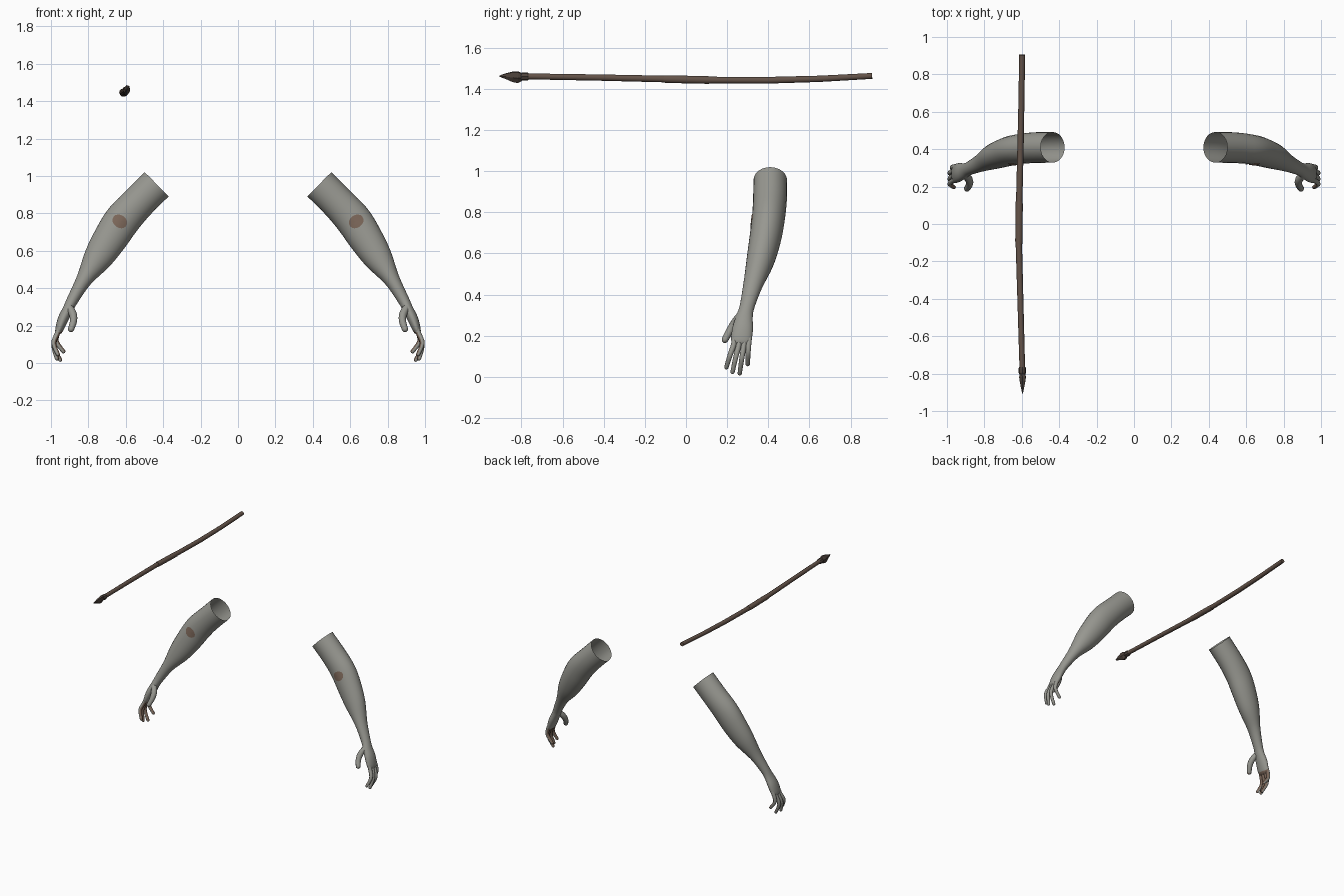
import bpy, bmesh, math
from mathutils import Vector
from mathutils.bvhtree import BVHTree

if "Cube" in bpy.data.objects:
    bpy.data.objects.remove(bpy.data.objects["Cube"])


def material(name, rgb):
    m = bpy.data.materials.new(name)
    m.diffuse_color = (*rgb, 1)
    m.use_nodes = True
    m.node_tree.nodes["Principled BSDF"].inputs["Base Color"].default_value = m.diffuse_color
    return m


SKIN = material("grey skin", (0.31, 0.31, 0.28))
PAD = material("brown pad", (0.20, 0.135, 0.10))
WOOD = material("brown wood", (0.125, 0.085, 0.065))
STONE = material("dark stone", (0.075, 0.055, 0.045))


def spline(rows, steps):
    """Catmull-Rom interpolation of rows of numbers."""
    out = []
    for i in range(len(rows) - 1):
        p = [rows[max(i - 1, 0)], rows[i], rows[i + 1], rows[min(i + 2, len(rows) - 1)]]
        for s in range(steps):
            t = s / steps
            out.append([0.5 * (2 * b + (c - a) * t + (2 * a - 5 * b + 4 * c - d) * t * t
                               + (3 * b - a - 3 * c + d) * t ** 3) for a, b, c, d in zip(*p)])
    return out + [list(rows[-1])]


def finish(name, bm, mats, mirror=False, smooth=True, angle=50):
    me = bpy.data.meshes.new(name)
    bm.to_mesh(me)
    bm.free()
    ob = bpy.data.objects.new(name, me)
    bpy.context.collection.objects.link(ob)
    for m in mats:
        me.materials.append(m)
    bpy.ops.object.select_all(action='DESELECT')
    ob.select_set(True)
    bpy.context.view_layer.objects.active = ob
    if smooth:
        bpy.ops.object.shade_smooth_by_angle(angle=math.radians(angle))
    if mirror:
        ob.modifiers.new("other side", 'MIRROR')
    return ob


def loft(rows, sides, ref, cap_start=True, cap_end=True):
    """Tube through rows of (x, y, z, radius across, radius along ref)."""
    bm = bmesh.new()
    pts = [Vector(r[:3]) for r in rows]
    rings = []
    for i, r in enumerate(rows):
        t = (pts[min(i + 1, len(pts) - 1)] - pts[max(i - 1, 0)]).normalized()
        v = (ref - t * ref.dot(t)).normalized()
        u = t.cross(v)
        rings.append([bm.verts.new(pts[i] + u * r[3] * math.cos(a) + v * r[4] * math.sin(a))
                      for a in (2 * math.pi * k / sides for k in range(sides))])
    for a, b in zip(rings, rings[1:]):
        for k in range(sides):
            j = (k + 1) % sides
            bm.faces.new((a[k], a[j], b[j], b[k]))
    if cap_start:
        bm.faces.new(rings[0])
    if cap_end:
        bm.faces.new(rings[-1])
    bmesh.ops.recalc_face_normals(bm, faces=bm.faces)
    bm.normal_update()
    return bm


def paint_grip(bm):
    """Brown on the inner side of the lower hand."""
    for f in bm.faces:
        if f.normal.x < -0.3 and f.calc_center_median().z < 0.17:
            f.material_index = 1


Y, Z = Vector((0, 1, 0)), Vector((0, 0, 1))

# Arm and palm, open at the upper end
arm_rows = [
    (0.435, 0.405 + 0.005, 0.955, 0.091, 0.082),
    (0.535, 0.408, 0.855, 0.091, 0.082),
    (0.617, 0.400, 0.765, 0.096, 0.080),
    (0.680, 0.385, 0.670, 0.092, 0.077),
    (0.750, 0.360, 0.560, 0.077, 0.067),
    (0.823, 0.325, 0.445, 0.043, 0.047),
    (0.884, 0.296, 0.338, 0.031, 0.036),
    (0.908, 0.284, 0.290, 0.028, 0.041),
    (0.935, 0.276, 0.235, 0.028, 0.050),
    (0.957, 0.268, 0.175, 0.021, 0.049),
    (0.963, 0.266, 0.155, 0.010, 0.036),
]
arm = loft(spline(arm_rows, 4), 24, Y, cap_start=False)
paint_grip(arm)
tree = BVHTree.FromBMesh(arm)
finish("arm", arm, [SKIN, PAD], mirror=True)

# Round pad on the inner elbow, laid onto the arm surface
pad = bmesh.new()
center, rings = (0.632, 0.757), []
for s in (0.0, 0.35, 0.7, 1.0):
    ring = []
    for k in range(1 if s == 0 else 16):
        a = 2 * math.pi * k / 16
        du, dv = 0.042 * s * math.cos(a), 0.034 * s * math.sin(a)
        x, z = center[0] + 0.8 * du + 0.6 * dv, center[1] + 0.6 * du - 0.8 * dv
        hit = tree.ray_cast(Vector((x, -1, z)), Y)[0]
        ring.append(pad.verts.new(hit - Y * 0.003))
    rings.append(ring)
for k in range(16):
    j = (k + 1) % 16
    pad.faces.new((rings[0][0], rings[1][k], rings[1][j]))
    for a, b in zip(rings[1:], rings[2:]):
        pad.faces.new((a[k], b[k], b[j], a[j]))
pad.normal_update()
if sum(f.normal.y for f in pad.faces) > 0:
    bmesh.ops.reverse_faces(pad, faces=pad.faces)
finish("elbow_pad", pad, [PAD], mirror=True)


def digit(name, path, radius):
    """Rounded finger along a few points."""
    rows = [(*p, radius * k, radius * k) for p, k in zip(path, (1.1, 1.1, 1.0, 0.85))]
    rows = spline(rows, 4)
    tip, d = Vector(path[-1]), (Vector(path[-1]) - Vector(path[-2])).normalized()
    for step, k in ((0.4, 0.65), (0.65, 0.3)):
        rows.append((*(tip + d * radius * step), radius * k, radius * k))
    bm = loft(rows, 10, Y)
    paint_grip(bm)
    finish(name, bm, [SKIN, PAD], mirror=True)


# Fingers: knuckle y, tip x, tip y, tip z
for name, ky, tx, ty, tz in (("index_finger", 0.232, 0.962, 0.196, 0.045),
                             ("middle_finger", 0.257, 0.968, 0.226, 0.022),
                             ("ring_finger", 0.282, 0.950, 0.261, 0.015),
                             ("little_finger", 0.304, 0.932, 0.300, 0.060)):
    bend = 0.985 if tx > 0.94 else 0.970
    digit(name, [(0.950, ky + 0.004, 0.195), (0.967, ky, 0.155),
                 (bend, (ky + ty) / 2, (0.155 + tz) / 2 + 0.005), (tx, ty, tz)], 0.0125)

# Thumb
digit("thumb", [(0.905, 0.268, 0.300), (0.883, 0.238, 0.262),
                (0.880, 0.212, 0.222), (0.894, 0.188, 0.178)], 0.019)

# Spear shaft, gently bowed
shaft_rows = [
    (-0.598, 0.905, 1.463, 0.016, 0.015),
    (-0.602, 0.650, 1.449, 0.016, 0.016),
    (-0.607, 0.400, 1.442, 0.017, 0.017),
    (-0.614, 0.110, 1.443, 0.017, 0.017),
    (-0.616, -0.100, 1.448, 0.017, 0.017),
    (-0.607, -0.420, 1.455, 0.016, 0.016),
    (-0.597, -0.780, 1.461, 0.015, 0.015),
]
finish("spear_shaft", loft(shaft_rows, 10, Z), [WOOD])

# Grip wrapped around the middle of the shaft
grip_rows = [
    (-0.614, 0.120, 1.4430, 0.0185, 0.0185),
    (-0.614, 0.105, 1.4432, 0.0195, 0.0195),
    (-0.6155, -0.090, 1.4475, 0.0195, 0.0195),
    (-0.616, -0.108, 1.4480, 0.0185, 0.0185),
]
finish("spear_grip", loft(grip_rows, 10, Z), [WOOD])

# Binding between shaft and head
binding_rows = [(-0.597, y, 1.460, r, r) for y, r in
                ((-0.765, 0.017), (-0.772, 0.020), (-0.795, 0.020), (-0.803, 0.017))]
finish("spear_binding", loft(binding_rows, 8, Z), [STONE], smooth=False)

# Chipped blade, slightly tilted and flat-faced
blade_rows = [(-0.596, y, z, a, b) for y, z, a, b in
              ((-0.800, 1.459, 0.015, 0.022), (-0.818, 1.457, 0.019, 0.031),
               (-0.840, 1.459, 0.016, 0.029), (-0.875, 1.462, 0.009, 0.016),
               (-0.907, 1.462, 0.002, 0.003))]
blade = loft(blade_rows, 6, Vector((0.3, 0, 1)).normalized())
finish("spear_head", blade, [STONE], smooth=False)
